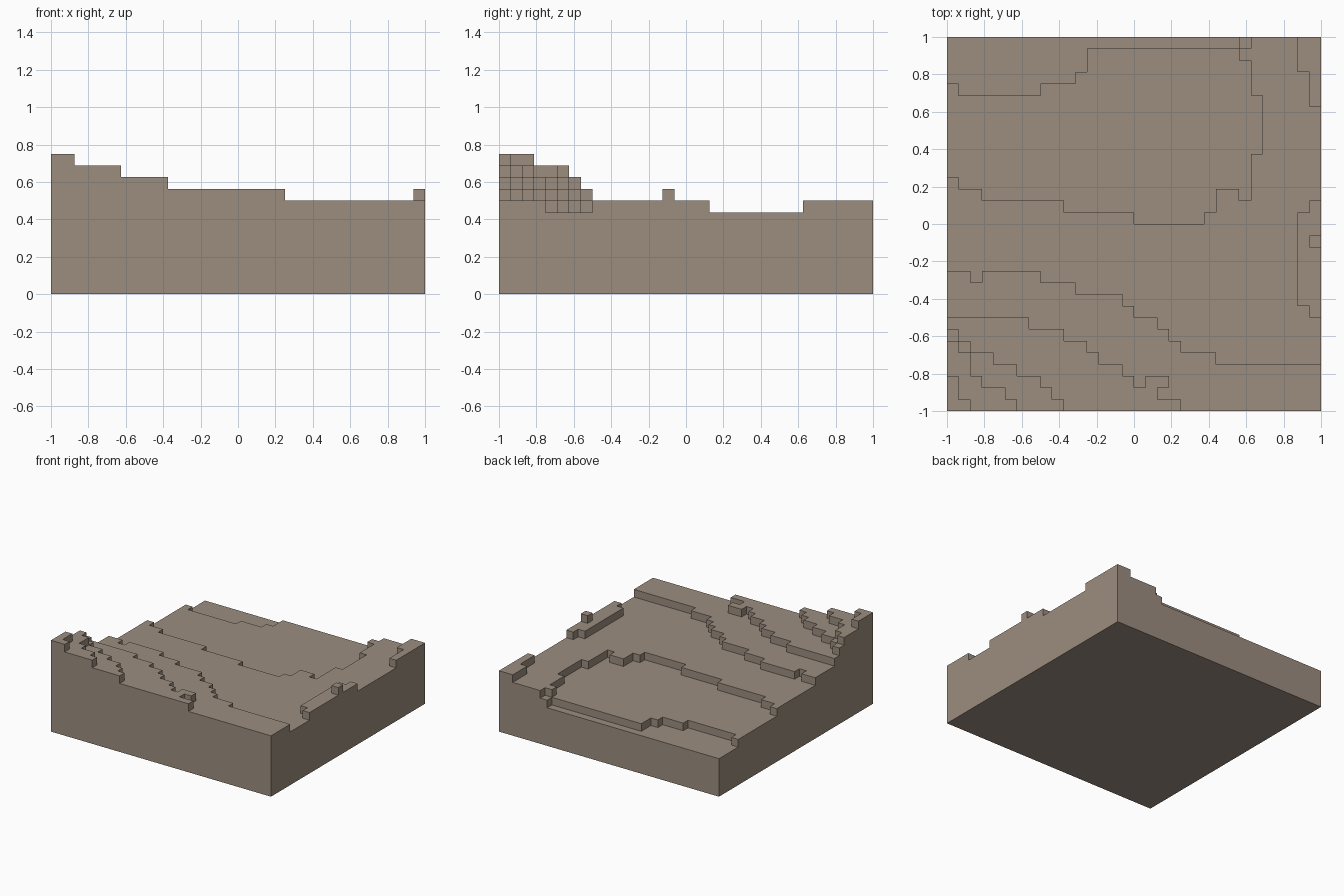
import bpy
import bmesh

cube = bpy.data.objects.get("Cube")
if cube:
    bpy.data.objects.remove(cube, do_unlink=True)

CELLS = 32
UNIT = 2 / CELLS
MEADOW_LEVEL = 7


def expand(steps):
    """Turn (run length, row limit) pairs into one row limit per column."""
    return [limit for run, limit in steps for _ in range(run)]


# Hillside terraces: each one raises the rows in front of its limit by a block
hill_terraces = [expand(steps) for steps in (
    [(2, 12), (1, 11), (5, 12), (3, 11), (4, 10), (1, 9), (2, 8), (1, 7), (1, 6), (3, 5), (9, 4)],
    [(7, 8), (3, 7), (2, 6), (1, 5), (2, 4), (1, 3), (1, 2), (1, 3), (2, 1)],
    [(1, 7), (1, 6), (2, 5), (2, 4), (2, 3), (1, 2), (1, 1)],
    [(1, 6), (1, 5), (1, 3), (2, 2), (1, 1)],
    [(1, 3), (1, 1)],
)]

# Basin terraces: each one lowers the rows behind its limit by a block
basin_terraces = [expand(steps) for steps in (
    [(1, 20), (2, 19), (7, 18), (6, 17), (6, 16), (1, 17), (2, 19), (1, 18), (1, 22)],
    [(1, 28), (7, 27), (3, 28), (1, 29), (13, 31)],
)]

# Small rises along the left edge: column, first row, end row
edge_rises = [(30, 9, 17), (31, 8, 18), (31, 14, 15), (30, 29, 32), (31, 26, 32)]
loose_block = (18, 2, 3)
# Gaps in the basin where its rim juts inward
basin_rim = [(25, 30, 31), (26, 27, 32)]


def height(col, row):
    """Number of stacked blocks in one cell; none outside the slab."""
    if not (0 <= col < CELLS and 0 <= row < CELLS):
        return 0
    level = MEADOW_LEVEL
    level += sum(col < len(t) and row < t[col] for t in hill_terraces)
    level -= sum(col < len(t) and row >= t[col] for t in basin_terraces)
    for c, start, end in edge_rises + basin_rim + [loose_block]:
        level += col == c and start <= row < end
    return level


# Stone colour
stone = bpy.data.materials.new("warm_grey_stone")
stone.use_nodes = True
colour = (0.332, 0.270, 0.214, 1)
stone.diffuse_color = colour
stone.node_tree.nodes["Principled BSDF"].inputs["Base Color"].default_value = colour

bm = bmesh.new()
corners = {}


def corner(x, y, z):
    """Shared vertex on the block lattice."""
    key = (x, y, z)
    if key not in corners:
        corners[key] = bm.verts.new((x * UNIT - 1, y * UNIT - 1, z * UNIT))
    return corners[key]


def quad(*points):
    bm.faces.new([corner(*p) for p in points])


for x in range(CELLS):
    for y in range(CELLS):
        top = height(x, y)
        right, back = x + 1, y + 1
        # Top and underside
        quad((x, y, top), (right, y, top), (right, back, top), (x, back, top))
        quad((x, y, 0), (x, back, 0), (right, back, 0), (right, y, 0))
        # Exposed walls, with each base edge running counter-clockwise
        walls = (
            ((x, y - 1), (x, y), (right, y)),
            ((right, y), (right, y), (right, back)),
            ((x, back), (right, back), (x, back)),
            ((x - 1, y), (x, back), (x, y)),
        )
        for neighbour, a, b in walls:
            for z in range(height(*neighbour), top):
                quad((*a, z), (*b, z), (*b, z + 1), (*a, z + 1))

# Terrain slab
mesh = bpy.data.meshes.new("terraced_ground")
bm.to_mesh(mesh)
bm.free()
mesh.materials.append(stone)
ground = bpy.data.objects.new("terraced_ground", mesh)
bpy.context.collection.objects.link(ground)
